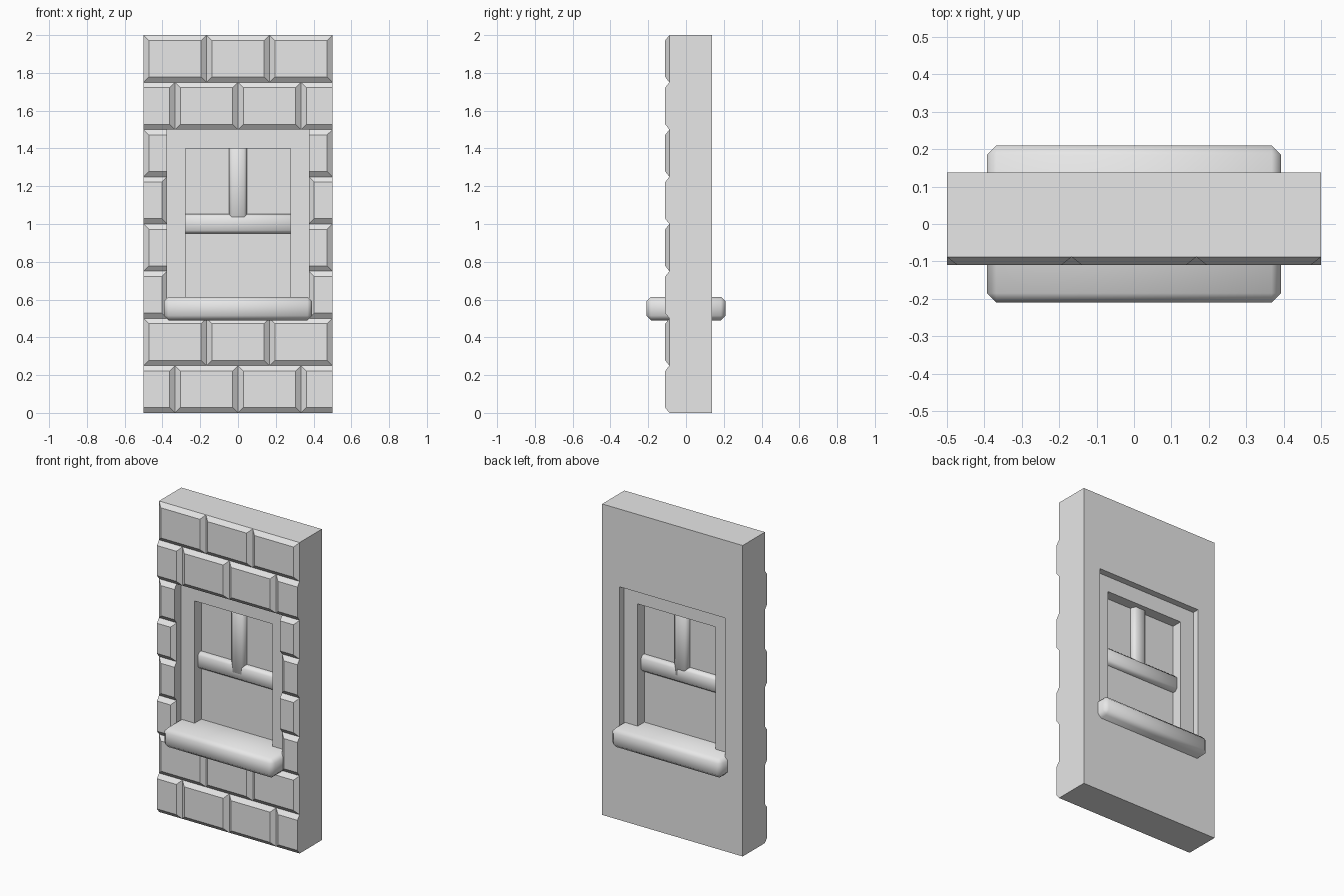
import bpy, bmesh, math
from mathutils import Vector

cube = bpy.data.objects.get("Cube")
if cube:
    bpy.data.objects.remove(cube, do_unlink=True)

stone = bpy.data.materials.new("light_grey_stone")
stone.use_nodes = True
GREY = (0.8, 0.8, 0.8, 1)
stone.diffuse_color = GREY
stone.node_tree.nodes["Principled BSDF"].inputs["Base Color"].default_value = GREY

BACK, FRONT, FACE = 0.138, -0.088, -0.11   # wall back, wall front, brick face
OPEN_X, OPEN_LOW, OPEN_TOP = 0.375, 0.5, 1.5
ROW, BEVEL = 0.25, 0.028


def finish(name, bm, smooth=False):
    bmesh.ops.recalc_face_normals(bm, faces=bm.faces)
    mesh = bpy.data.meshes.new(name)
    bm.to_mesh(mesh)
    bm.free()
    mesh.materials.append(stone)
    obj = bpy.data.objects.new(name, mesh)
    bpy.context.collection.objects.link(obj)
    if smooth:
        bpy.ops.object.select_all(action="DESELECT")
        obj.select_set(True)
        bpy.context.view_layer.objects.active = obj
        bpy.ops.object.shade_smooth_by_angle(angle=math.radians(60))
    return obj


def box(name, x0, x1, y0, y1, z0, z1, bevel=0):
    bm = bmesh.new()
    bmesh.ops.create_cube(bm, size=1)
    low, high = Vector((x0, y0, z0)), Vector((x1, y1, z1))
    for v in bm.verts:
        v.co = (low + high) / 2 + v.co * (high - low)
    if bevel:
        bmesh.ops.bevel(bm, geom=bm.edges[:], offset=bevel, segments=1,
                        profile=0.5, affect="EDGES")
    return finish(name, bm, smooth=bevel > 0)


def slab(name, outline, y0, y1):
    """Extrude an x-z outline from y0 to y1."""
    bm = bmesh.new()
    face = bm.faces.new([bm.verts.new((x, y0, z)) for x, z in outline])
    moved = bmesh.ops.extrude_face_region(bm, geom=[face], use_keep_orig=True)["geom"]
    for v in moved:
        if isinstance(v, bmesh.types.BMVert):
            v.co.y = y1
    return finish(name, bm)


def wall_with_opening():
    bm = bmesh.new()
    rings = []
    for y in (FRONT, BACK):
        for hx, low, top in ((0.5, 0, 2), (OPEN_X, OPEN_LOW, OPEN_TOP)):
            rings.append([bm.verts.new((x, y, z)) for x, z in
                          ((-hx, low), (hx, low), (hx, top), (-hx, top))])
    outer_f, inner_f, outer_b, inner_b = rings
    for a, b in ((outer_f, inner_f), (outer_b, inner_b),
                 (outer_f, outer_b), (inner_f, inner_b)):
        for i in range(4):
            j = (i + 1) % 4
            bm.faces.new((a[i], a[j], b[j], b[i]))
    return finish("wall", bm)


def add_brick(bm, x0, x1, z0, left, right):
    """Raised block whose left and right bevels are optional."""
    z1 = z0 + ROW
    base = [(x0, z0), (x1, z0), (x1, z1), (x0, z1)]
    a, b = x0 + BEVEL * left, x1 - BEVEL * right
    c, d = z0 + BEVEL, z1 - BEVEL
    lower = [bm.verts.new((x, FRONT, z)) for x, z in base]
    upper = [bm.verts.new((x, FACE, z)) for x, z in ((a, c), (b, c), (b, d), (a, d))]
    bm.faces.new(upper)
    bm.faces.new(lower[::-1])
    for i in range(4):
        j = (i + 1) % 4
        bm.faces.new((lower[i], lower[j], upper[j], upper[i]))


# Wall and staggered brick courses
wall_with_opening()
bm = bmesh.new()
for row in range(8):
    z = row * ROW
    odd = row % 2 == 1
    if OPEN_LOW <= z < OPEN_TOP:
        # Short bricks either side of the opening
        add_brick(bm, -0.5, -OPEN_X, z, odd, not odd)
        add_brick(bm, OPEN_X, 0.5, z, not odd, odd)
    else:
        third = 1 / 3
        joints = [-third / 2, third / 2] if odd else [-third, 0, third]
        stops = [-0.5] + joints + [0.5]
        last = len(stops) - 2
        for i in range(last + 1):
            add_brick(bm, stops[i], stops[i + 1], z, i > 0 or odd, i < last or odd)
finish("bricks", bm)

# Window frame, open at the bottom where it meets the sill
FX, FTOP = 0.277, 1.4
slab("window_frame",
     [(-OPEN_X, 0.55), (-FX, 0.55), (-FX, FTOP), (FX, FTOP),
      (FX, 0.55), (OPEN_X, 0.55), (OPEN_X, OPEN_TOP), (-OPEN_X, OPEN_TOP)],
     -0.045, 0.095)

# Pane and its bevelled bars
MID = 0.025
box("window_pane", -0.3, 0.3, MID - 0.002, MID + 0.002, 0.55, 1.43)
box("horizontal_bar", -0.32, 0.32, MID - 0.037, MID + 0.037, 0.95, 1.053, 0.016)
box("vertical_bar", -0.048, 0.048, MID - 0.037, MID + 0.037, 0.98, 1.45, 0.016)

# Sill running through the wall
box("window_sill", -0.393, 0.393, -0.21, 0.21, 0.49, 0.614, 0.025)
